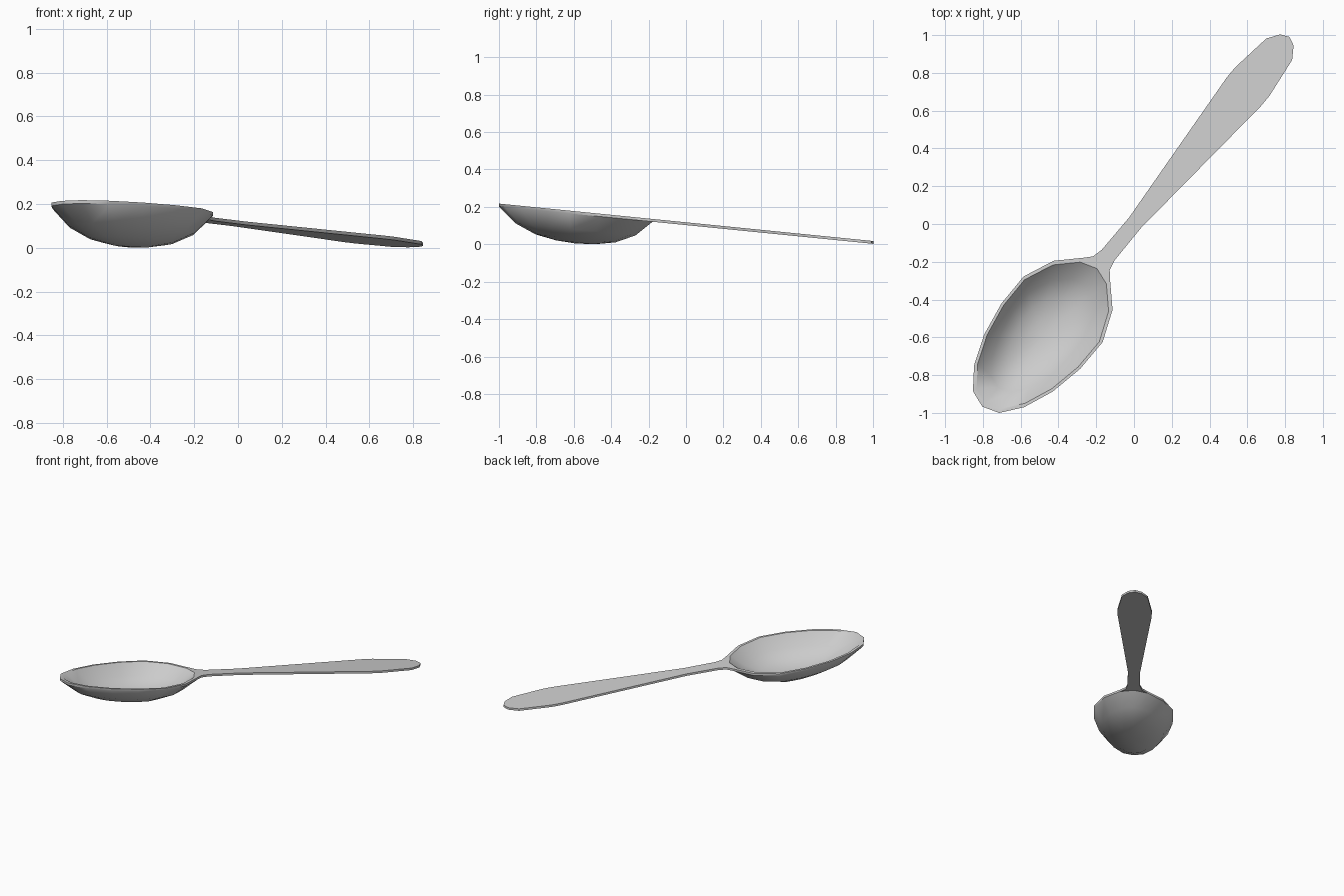
import bpy, bmesh, math
from mathutils import Vector

if "Cube" in bpy.data.objects:
    bpy.data.objects.remove(bpy.data.objects["Cube"])

AX = Vector((0.639, 0.769))    # direction of the spoon's long axis
PERP = Vector((0.769, -0.639))
THICK = 0.015


def place(s, t, depth=0.0):
    """s along the spoon, t across it, depth below the tilted top plane."""
    p = AX * s + PERP * t
    return (p.x, p.y, 0.1175 - 0.1 * p.y - depth)


def finish(name, bm):
    bmesh.ops.recalc_face_normals(bm, faces=bm.faces)
    mesh = bpy.data.meshes.new(name)
    bm.to_mesh(mesh)
    bm.free()
    ob = bpy.data.objects.new(name, mesh)
    bpy.context.collection.objects.link(ob)
    bpy.ops.object.select_all(action='DESELECT')
    ob.select_set(True)
    bpy.context.view_layer.objects.active = ob
    bpy.ops.object.shade_smooth_by_angle(angle=math.radians(40))
    return ob


# Bowl: 16-sided rim outline, shrunk into rings for the outside and inside
half = [(-1.226, .09), (-1.117, .173), (-.958, .236), (-.772, .271),
        (-.587, .272), (-.422, .203), (-.312, .095)]
rim = [(-1.257, 0)] + half + [(-.28, 0)] + [(s, -t) for s, t in reversed(half)]
CENTRE = -0.77
outer = [(.25, .166), (.52, .145), (.78, .097), (1, THICK)]
inner = [(1, 0), (.945, 0), (.73, .082), (.48, .130), (.23, .150)]

bm = bmesh.new()
rings = [[bm.verts.new(place(CENTRE + (s - CENTRE) * k, t * k, d)) for s, t in rim]
         for k, d in outer + inner]
n = len(rim)
for a, b in zip(rings, rings[1:]):
    for i in range(n):
        j = (i + 1) % n
        bm.faces.new((a[i], a[j], b[j], b[i]))
for ring, d in ((rings[0], .172), (rings[-1], .156)):
    c = bm.verts.new(place(CENTRE, 0, d))
    for i in range(n):
        bm.faces.new((ring[i], ring[(i + 1) % n], c))
finish("bowl", bm)

# Handle: flat plate from the bowl's rim to the rounded end
# (side position, half width, middle position)
stations = [(-.312, .095, -.28), (-.27, .057, -.265), (-.215, .044, -.215),
            (.01, .042, .01), (.91, .118, .91), (.98, .118, .98),
            (1.203, .089, 1.203), (1.267, .046, 1.288)]
bm = bmesh.new()
layers = [[[bm.verts.new(place(s, -w, d)), bm.verts.new(place(m, 0, d)),
            bm.verts.new(place(s, w, d))] for s, w, m in stations]
          for d in (0, THICK)]
top, bottom = layers
for layer in layers:
    for a, b in zip(layer, layer[1:]):
        for i in (0, 1):
            bm.faces.new((a[i], a[i + 1], b[i + 1], b[i]))
for k in range(len(stations) - 1):
    for i in (0, 2):
        bm.faces.new((top[k][i], top[k + 1][i], bottom[k + 1][i], bottom[k][i]))
for k in (0, -1):
    for i in (0, 1):
        bm.faces.new((top[k][i], top[k][i + 1], bottom[k][i + 1], bottom[k][i]))
finish("handle", bm)
